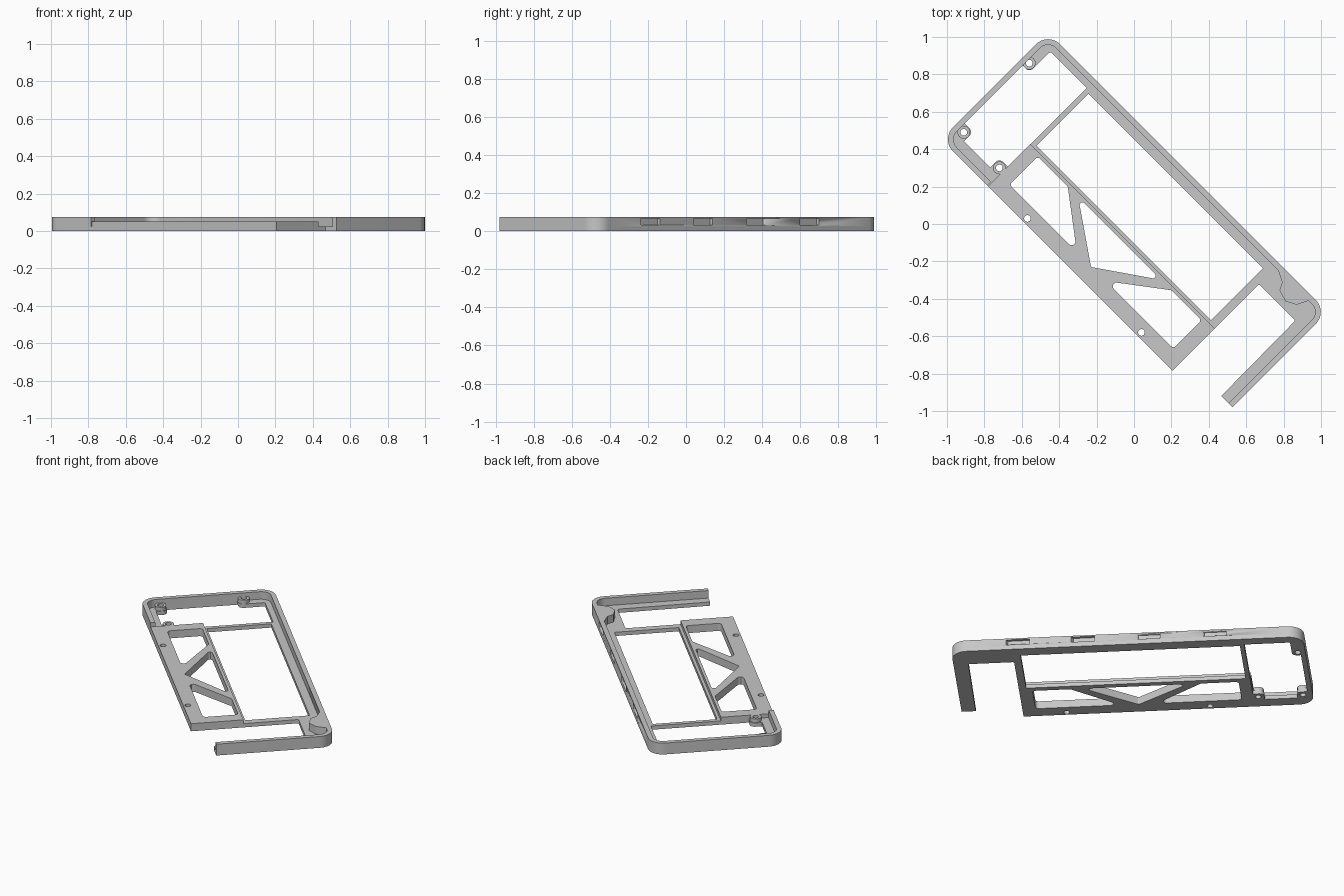
import bpy, bmesh, math
from mathutils import Vector

cube = bpy.data.objects.get("Cube")
if cube:
    bpy.data.objects.remove(cube, do_unlink=True)

grey = bpy.data.materials.new("plain_grey")
grey.use_nodes = True
COLOUR = (0.57, 0.57, 0.57, 1)
grey.diffuse_color = COLOUR
grey.node_tree.nodes["Principled BSDF"].inputs["Base Color"].default_value = COLOUR

TURN = math.radians(-45)     # the frame lies diagonally on the ground
SHELF, PLATE, TOP = 0.025, 0.05, 0.075
LEFT, RIGHT, FRONT, BACK = -1.05, 1.065, -0.41, 0.40


def rounded(points):
    """Outline from (u, v) or (u, v, radius) corners."""
    out = []
    for i, p in enumerate(points):
        here = Vector(p[:2])
        if len(p) == 2:
            out.append(here)
            continue
        a = (Vector(points[i - 1][:2]) - here).normalized()
        b = (Vector(points[(i + 1) % len(points)][:2]) - here).normalized()
        half = a.angle(b) / 2
        centre = here + (a + b).normalized() * p[2] / math.sin(half)
        start = here + a * p[2] / math.tan(half) - centre
        end = here + b * p[2] / math.tan(half) - centre
        for k in range(9):
            out.append(centre + start.lerp(end, k / 8).normalized() * p[2])
    return out


def circle(u, v, r):
    steps = [math.tau * k / 24 for k in range(24)]
    return [Vector((u + r * math.cos(t), v + r * math.sin(t))) for t in steps]


def prism(name, outlines, low, high):
    """Extrude filled outlines; inner outlines become holes."""
    curve = bpy.data.curves.new(name, "CURVE")
    curve.dimensions = "2D"
    curve.fill_mode = "BOTH"
    curve.extrude = (high - low) / 2
    for line in outlines:
        spline = curve.splines.new("POLY")
        spline.points.add(len(line) - 1)
        for point, p in zip(spline.points, line):
            point.co = (p[0], p[1], 0, 1)
        spline.use_cyclic_u = True
    obj = bpy.data.objects.new(name, curve)
    bpy.context.collection.objects.link(obj)
    obj.location.z = (low + high) / 2
    obj.rotation_euler.z = TURN
    bpy.ops.object.select_all(action="DESELECT")
    obj.select_set(True)
    bpy.context.view_layer.objects.active = obj
    bpy.ops.object.convert(target="MESH")
    obj = bpy.context.view_layer.objects.active
    bm = bmesh.new()
    bm.from_mesh(obj.data)
    bmesh.ops.remove_doubles(bm, verts=bm.verts, dist=0.0002)
    bmesh.ops.recalc_face_normals(bm, faces=bm.faces)
    bm.to_mesh(obj.data)
    bm.free()
    obj.data.materials.clear()
    obj.data.materials.append(grey)
    bpy.ops.object.shade_smooth_by_angle(angle=math.radians(30))
    return obj


# Openings shared by the layers
R = 0.02
side_window = [(-0.62, -0.108, R), (-0.393, -0.108, R), (-0.11, -0.322, R), (-0.62, -0.322, R)]
windows = [
    rounded(side_window),
    rounded([(-u, v, r) for u, v, r in side_window]),
    rounded([(-0.315, -0.108, 0.015), (0.315, -0.108, 0.015), (0, -0.325, 0.01)]),
]
plate_holes = [circle(u, -0.382, 0.018) for u in (-0.424, 0.438)]
bosses = [(-1.004, 0.212), (-0.99, -0.297), (-0.721, -0.297)]
boss_holes = [circle(u, v, 0.018) for u, v in bosses]

# Lower shelf, cross bars, arm foot and lower truss
end_opening = rounded([
    (-1.02, -0.26), (-0.955, -0.26, 0.03), (-0.955, -0.33), (-0.758, -0.33),
    (-0.758, -0.26, 0.03), (-0.692, -0.26), (-0.692, 0.335), (-0.968, 0.335, 0.01),
    (-0.968, 0.178, 0.03), (-1.02, 0.178)])
main_opening = rounded([(-0.665, -0.072), (0.655, -0.072), (0.655, 0.32), (-0.665, 0.32)])
base_outline = rounded([
    (LEFT, FRONT, 0.09), (0.70, FRONT), (0.70, 0.245, 0.01), (0.975, 0.245, 0.01),
    (0.98, -0.32), (RIGHT, -0.32), (RIGHT, BACK, 0.09), (LEFT, BACK, 0.09)])
prism("base_frame", [base_outline, end_opening, main_opening] + windows
      + plate_holes + boss_holes, 0, SHELF)

# Thicker truss plate along the front side
prism("truss_plate", [rounded([(-0.695, FRONT), (0.70, FRONT), (0.70, -0.09), (-0.695, -0.09)])]
      + windows + plate_holes, SHELF, PLATE)

# Screw bosses
for i, (u, v) in enumerate(bosses):
    prism(f"screw_boss_{i + 1}", [circle(u, v, 0.034), boss_holes[i]], SHELF, PLATE)

# Tall outer wall with a stepped thickening near the arm corner
wall = prism("outer_wall", [rounded([
    (-0.70, FRONT), (LEFT, FRONT, 0.09), (LEFT, BACK, 0.09), (RIGHT, BACK, 0.09),
    (RIGHT, -0.32), (1.035, -0.32), (1.035, 0.37, 0.06), (0.95, 0.37), (0.92, 0.31, 0.015),
    (0.865, 0.28, 0.01), (0.80, 0.30), (0.78, 0.34), (0.72, 0.37),
    (-1.02, 0.37, 0.06), (-1.02, -0.38, 0.06), (-0.70, -0.38)])], SHELF, TOP)

# Shallow clip slots in the long outer face
for u in (0.669, 0.277, -0.116, -0.512):
    cutter = prism("slot_cutter", [[(u - 0.075, 0.42), (u - 0.075, 0.382),
                                   (u + 0.055, 0.382), (u + 0.078, 0.42)]], 0.032, 0.066)
    cutter.hide_render = True
    mod = wall.modifiers.new("slot", "BOOLEAN")
    mod.operation = "DIFFERENCE"
    mod.solver = "EXACT"
    mod.object = cutter
    bpy.context.view_layer.objects.active = wall
    bpy.ops.object.modifier_apply(modifier=mod.name)
    bpy.data.objects.remove(cutter, do_unlink=True)
